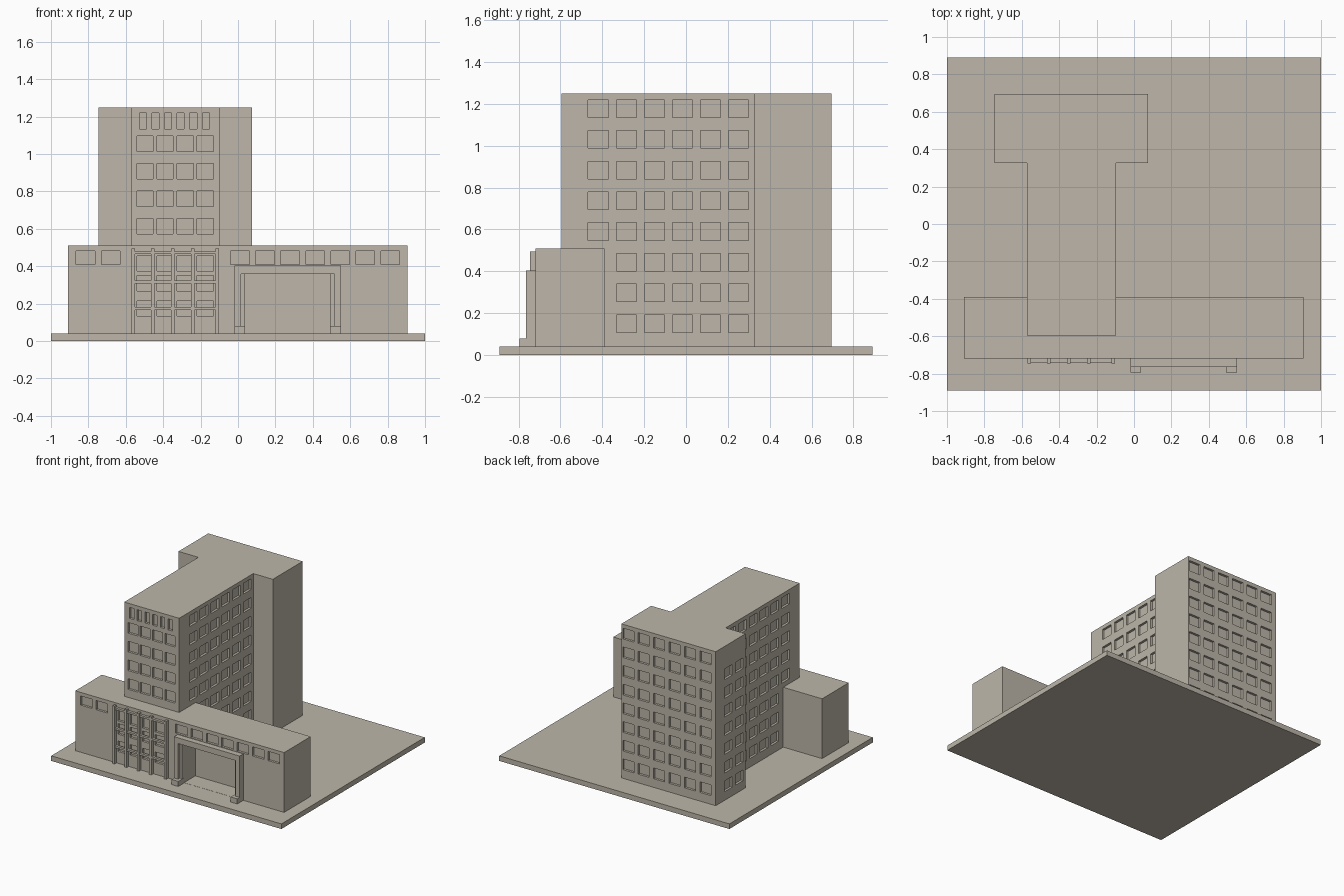
import bpy, bmesh

if "Cube" in bpy.data.objects:
    bpy.data.objects.remove(bpy.data.objects["Cube"])

stone = bpy.data.materials.new("warm_stone")
stone.diffuse_color = (0.51, 0.47, 0.40, 1)
stone.use_nodes = True
stone.node_tree.nodes["Principled BSDF"].inputs["Base Color"].default_value = stone.diffuse_color


def add_box(bm, x0, x1, y0, y1, z0, z1):
    verts = bmesh.ops.create_cube(bm, size=1)["verts"]
    for v in verts:
        v.co = (x0 + (v.co.x + .5) * (x1 - x0),
                y0 + (v.co.y + .5) * (y1 - y0),
                z0 + (v.co.z + .5) * (z1 - z0))


def finish(name, bm):
    bmesh.ops.recalc_face_normals(bm, faces=bm.faces)
    me = bpy.data.meshes.new(name)
    bm.to_mesh(me)
    bm.free()
    me.materials.append(stone)
    ob = bpy.data.objects.new(name, me)
    bpy.context.collection.objects.link(ob)
    return ob


def boxes(name, items):
    bm = bmesh.new()
    for b in items:
        add_box(bm, *b)
    return finish(name, bm)


def carve(ob, items):
    """Cut a list of box recesses out of an object."""
    cutter = boxes("recess_cutter", items)
    cutter.hide_render = True
    mod = ob.modifiers.new("recesses", "BOOLEAN")
    mod.operation = "DIFFERENCE"
    mod.solver = "EXACT"
    mod.object = cutter
    bpy.context.view_layer.objects.active = ob
    bpy.ops.object.modifier_apply(modifier=mod.name)
    bpy.data.objects.remove(cutter)


D, OUT = 0.018, 0.01   # recess depth, cutter overhang


def windows(axis, wall, side, centres, rows, w, h):
    """Recess boxes in a wall; side is the outward sign along the wall's axis."""
    a, b = sorted((wall + side * OUT, wall - side * D))
    out = []
    for c in centres:
        for z in rows:
            u = (c - w / 2, c + w / 2)
            span = (a, b) + u if axis == "x" else u + (a, b)
            out.append(span + (z - h / 2, z + h / 2))
    return out


# Ground slab
boxes("ground_slab", [(-1, 1, -.89, .89, 0, .04)])

# T-shaped tower
XL, XR, YF, YB = -.572, -.095, -.595, .695
outline = [(XL, YF), (XR, YF), (XR, .325), (.075, .325),
           (.075, YB), (-.745, YB), (-.745, .325), (XL, .325)]
bm = bmesh.new()
face = bm.faces.new([bm.verts.new((x, y, .04)) for x, y in outline])
ext = bmesh.ops.extrude_face_region(bm, geom=[face])
for v in ext["geom"]:
    if isinstance(v, bmesh.types.BMVert):
        v.co.z = 1.25
tower = finish("tower", bm)

# Tower windows on all glazed sides
P = .134
rows = [1.177 - .1467 * i for i in range(8)]
cuts = []
for wall, side in ((XL, -1), (XR, 1)):
    cuts += windows("x", wall, side, [-.419], rows[:5], .096, .084)
    cuts += windows("x", wall, side, [-.285 + P * i for i in range(5)], rows, .096, .084)
cuts += windows("y", YB, 1, [-.655 + P * i for i in range(6)], rows, .096, .084)
cuts += windows("x", -.745, -1, [.538, .404], rows[1:], .096, .084)
bays = [-.497 + .1073 * i for i in range(4)]
cuts += windows("y", YF, -1, bays, [1.056 - .147 * i for i in range(4)], .087, .083)
cuts += windows("y", YF, -1, [-.508 + .0672 * i for i in range(6)], [1.177], .038, .086)
carve(tower, cuts)

# Low front wing with clerestory windows and a deep entrance
F = -.72
wing = boxes("front_wing", [(-.91, .905, F, -.39, .04, .51)])
cuts = windows("y", F, -1, [-.815, -.681] + [.0105 + P * i for i in range(7)], [.446], .1, .072)
cuts += windows("y", F, -1, bays, [.415, .31, .174], .087, .082)
cuts.append((.035, .495, F - OUT, -.58, .041, .36))
carve(wing, cuts)

# Lattice over the stair windows
posts = [(x, x + .018, -.745, F, .04, .495) for x in (-.569, -.464, -.357, -.25, -.12)]
boxes("lattice_posts", posts)
boxes("lattice_ledges", [(-.555, -.115, -.74, F, z, z + .015) for z in (.465, .308, .166)])

# Entrance surround: outer frame, stepped jambs and plinths
boxes("entrance_surround", [(-.02, .55, -.765, F, .36, .405),
                            (-.02, .015, -.765, F, .04, .36),
                            (.515, .55, -.765, F, .04, .36)])
boxes("inner_jambs", [(.015, .035, -.742, F, .04, .36),
                      (.495, .515, -.742, F, .04, .36)])
boxes("jamb_plinths", [(-.02, .037, -.795, F, .04, .08),
                       (.493, .55, -.795, F, .04, .08)])
